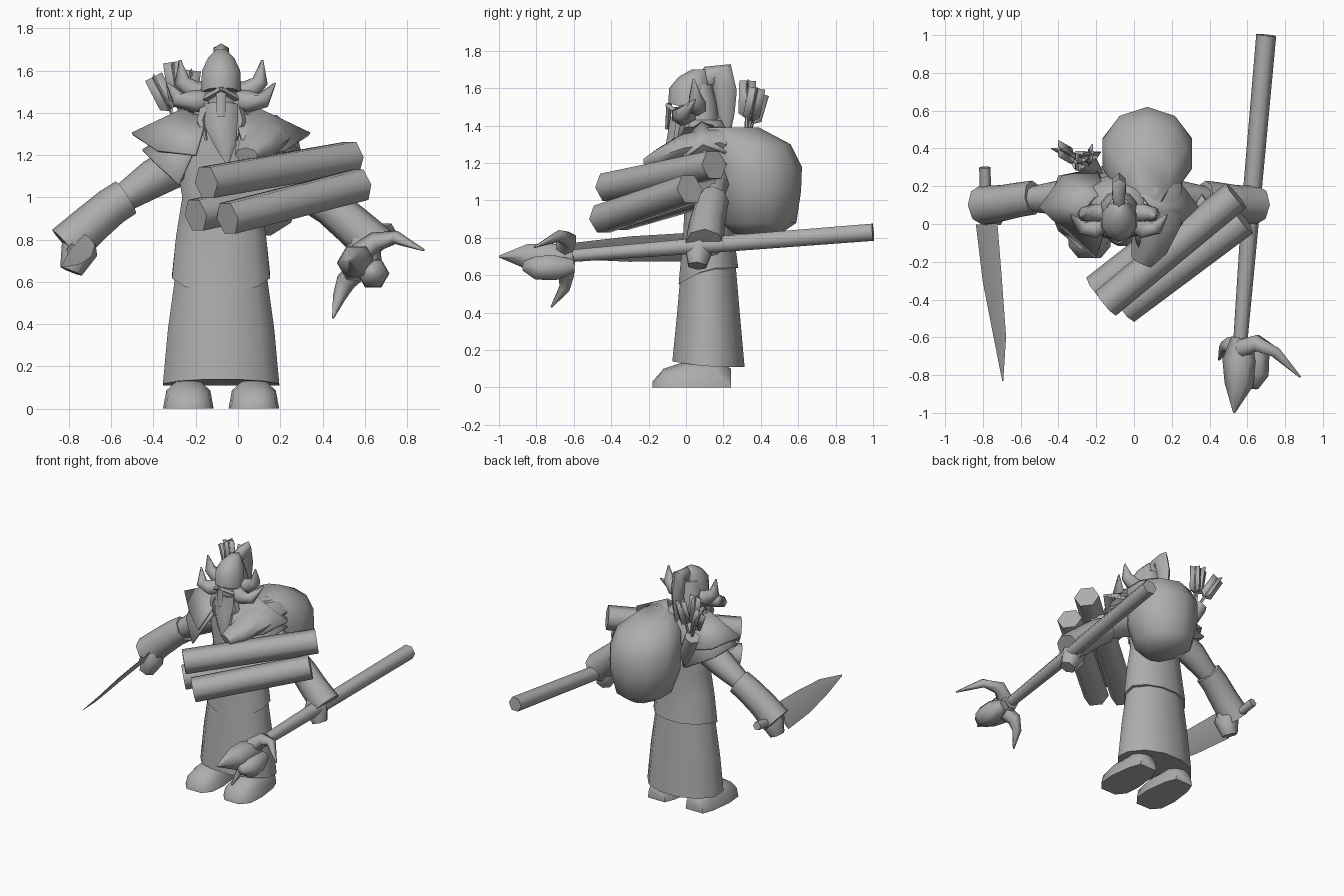
import bpy, math
from math import radians, sin, cos, pi, tau
from mathutils import Vector

default_cube = bpy.data.objects.get("Cube")
if default_cube:
    bpy.data.objects.remove(default_cube, do_unlink=True)

# The figure stands a little off centre
BODY_X = -.08
X_AXIS, Y_AXIS, Z_AXIS = Vector((1, 0, 0)), Vector((0, 1, 0)), Vector((0, 0, 1))

TONE = .42
grey = bpy.data.materials.new("plain grey")
grey.use_nodes = True
grey.diffuse_color = (TONE, TONE, TONE, 1)
grey.node_tree.nodes["Principled BSDF"].inputs["Base Color"].default_value = (TONE, TONE, TONE, 1)


def build(name, verts, faces, thickness=0, angle=65):
    mesh = bpy.data.meshes.new(name)
    mesh.from_pydata([tuple(v) for v in verts], [], faces)
    obj = bpy.data.objects.new(name, mesh)
    bpy.context.collection.objects.link(obj)
    mesh.materials.append(grey)
    bpy.ops.object.select_all(action="DESELECT")
    obj.select_set(True)
    bpy.context.view_layer.objects.active = obj
    bpy.ops.object.mode_set(mode="EDIT")
    bpy.ops.mesh.select_all(action="SELECT")
    bpy.ops.mesh.normals_make_consistent(inside=False)
    bpy.ops.object.mode_set(mode="OBJECT")
    bpy.ops.object.shade_smooth_by_angle(angle=radians(angle))
    if thickness:
        solid = obj.modifiers.new("thickness", "SOLIDIFY")
        solid.thickness = thickness
        solid.offset = 0


def skin(name, rings, **options):
    """Join equal rings of points into a capped body."""
    count, last = len(rings[0]), len(rings) - 1
    faces = []
    for r in range(last):
        for i in range(count):
            here, there = r * count, (r + 1) * count
            after = (i + 1) % count
            faces.append((here + i, here + after, there + after, there + i))
    faces += [tuple(range(count)), tuple(range(last * count, (last + 1) * count))]
    build(name, [point for ring in rings for point in ring], faces, **options)


def stack(name, centre_x, levels, sides=12, droop=0):
    """Level ovals (z, centre y, radius x, radius y); droop lowers the front hem."""
    rings = []
    for z, centre_y, radius_x, radius_y in levels:
        ring = []
        for i in range(sides):
            turn = tau * (i + .5) / sides
            dip = droop * max(0, -sin(turn)) if not rings else 0
            ring.append((centre_x + radius_x * cos(turn), centre_y + radius_y * sin(turn), z - dip))
        rings.append(ring)
    skin(name, rings)


def tube(name, path, radius, tip=1, bulge=0, sides=6, flat=1, up=Y_AXIS, **options):
    """Sweep a polygon along points, narrowing to tip times the radius, swelling midway by bulge."""
    points = [Vector(p) for p in path]
    last = len(points) - 1
    rings = []
    for i, point in enumerate(points):
        along = (points[min(i + 1, last)] - points[max(i - 1, 0)]).normalized()
        side = along.cross(up).normalized()
        other = side.cross(along) * flat
        t = i / last
        size = radius * (1 - (1 - tip) * t * t + bulge * sin(pi * t))
        turns = [tau * k / sides for k in range(sides)]
        rings.append([point + size * (side * cos(a) + other * sin(a)) for a in turns])
    skin(name, rings, **options)


def pair(maker, name, path, **options):
    """Make a part on the right and its twin across the body line."""
    maker("right_" + name, path, **options)
    maker("left_" + name, [(2 * BODY_X - x, y, z) for x, y, z in path], **options)


def boot(name, path):
    """Arched slices from heel to toe, on a flat sole."""
    centre = path[0][0]
    rings = []
    for y, width, height in [(.24, .07, .1), (.16, .1, .15), (0, .12, .14), (-.12, .11, .1), (-.18, .06, .03)]:
        turns = [pi * k / 6 for k in range(7)]
        rings.append([(centre + width * cos(a), y, height * sin(a) ** .7 if 0 < a < pi else 0)
                      for a in turns])
    skin(name, rings)


def mantle(name, path):
    """Cloth fanned from the neck, given first, to the points of its hem."""
    neck, *hem = [Vector(p) for p in path]
    collar = [neck.lerp(point, .35) for point in hem]
    count = len(hem)
    faces = [(i, i + 1, count + i + 1, count + i) for i in range(count - 1)]
    build(name, hem + collar, faces, thickness=.015, angle=30)


# Robe, tunic and boots
stack("robe_skirt", BODY_X, [(.11, .12, .285, .2), (.38, .12, .26, .175), (.66, .12, .22, .15)], droop=-.03)
stack("tunic", BODY_X, [(.64, .12, .24, .165), (.82, .12, .22, .14), (1, .12, .19, .13),
                        (1.22, .12, .23, .14), (1.34, .11, .18, .13), (1.43, .09, .1, .1)], droop=.09)
pair(boot, "boot", [(-.235, 0, 0)])

# Arms: sleeve, flared forearm and fist
pair(tube, "upper_arm", [(-.27, .13, 1.16), (-.4, .14, 1.09), (-.56, .13, .985)], radius=.1, tip=.65, sides=8)
pair(tube, "forearm", [(-.53, .14, 1), (-.6, .13, .955), (-.7, .11, .87), (-.81, .1, .77)],
     radius=.09, tip=1.15, sides=8)
pair(tube, "fist", [(-.735, .08, .83), (-.75, .07, .75), (-.79, .06, .65)], radius=.055, bulge=.6)

# Pointed shoulder mantle in two layers
pair(mantle, "lower_mantle", [(-.1, .1, 1.45), (-.28, -.13, 1.06), (-.4, -.03, 1.17), (-.45, .1, 1.22),
                              (-.4, .25, 1.18), (-.2, .29, 1.07)])
pair(mantle, "upper_mantle", [(-.12, .08, 1.48), (-.2, -.18, 1.2), (-.38, -.02, 1.22), (-.5, .09, 1.3),
                              (-.38, .25, 1.24), (-.2, .29, 1.2)])

# Sack, drawn forward over the left shoulder
stack("sack", .07, [(.82, .38, .09, .12), (.88, .39, .19, .2), (1.05, .38, .25, .235),
                    (1.18, .37, .25, .25), (1.3, .33, .22, .23), (1.39, .24, .12, .15)], sides=10)
tube("sack_neck", [(.09, .36, 1.24), (.11, .17, 1.31), (.12, 0, 1.28), (.08, -.12, 1.23), (.04, -.2, 1.2)],
     radius=.15, tip=.4, sides=8, flat=.6, up=Z_AXIS)

# Head and helmet
stack("face", BODY_X, [(1.3, 0, .06, .06), (1.4, .02, .085, .09), (1.5, .02, .085, .1)], sides=10)
stack("helmet", BODY_X, [(1.49, .02, .1, .115), (1.6, .02, .095, .11), (1.66, .04, .065, .08),
                         (1.7, .07, .025, .04)], sides=10, droop=-.03)
stack("helmet_back", BODY_X, [(1.38, .09, .1, .09), (1.52, .08, .1, .085), (1.62, .07, .07, .07)], sides=10)
tube("nose_guard", [(BODY_X, -.09, 1.52), (BODY_X, -.1, 1.38)], radius=.025, tip=.8, sides=4, flat=.6)
pair(tube, "brow", [(BODY_X, -.1, 1.51), (-.17, -.03, 1.46)], radius=.015, sides=4)
tube("plume", [(BODY_X, .07, 1.6), (BODY_X, .13, 1.67), (BODY_X, .19, 1.685), (BODY_X, .21, 1.58),
               (BODY_X, .215, 1.46), (BODY_X, .22, 1.36)], radius=.035, tip=.5, bulge=1, flat=.65, up=X_AXIS)

# Beard and braids
tube("beard", [(BODY_X, -.04, 1.44), (BODY_X, -.06, 1.34), (-.06, -.09, 1.25), (-.05, -.11, 1.16)],
     radius=.085, tip=.1, flat=.6)
pair(tube, "braid", [(-.15, -.02, 1.45), (-.175, -.04, 1.36), (-.15, -.06, 1.27)], radius=.03, tip=.2, sides=5)

# Two stout horns on each side
pair(tube, "lower_horn", [(-.14, .02, 1.46), (-.21, -.03, 1.455), (-.28, -.02, 1.46), (-.335, .05, 1.54)],
     radius=.05, tip=.1, bulge=.2)
pair(tube, "upper_horn", [(-.15, .06, 1.5), (-.21, .06, 1.5), (-.265, .05, 1.55), (-.275, .04, 1.65)],
     radius=.05, tip=.1, bulge=.2)

# Bundle of three logs
for name, near, far in [("upper_log", (-.15, -.42, 1.07), (.54, .15, 1.19)),
                        ("front_log", (-.05, -.45, .9), (.58, .02, 1.06)),
                        ("rear_log", (-.2, -.35, .915), (.4, .12, 1.05))]:
    tube(name, [near, far], radius=.085, up=Z_AXIS)

# Quiver and fletched arrows
tube("quiver", [(-.29, .34, 1.34), (-.23, .31, 1.22), (-.17, .27, 1.06)], radius=.055, tip=.1, bulge=.2)
nock = Vector((-.26, .32, 1.3))
for number, tip in enumerate([(-.4, .4, 1.57), (-.31, .33, 1.64), (-.22, .38, 1.6)], start=1):
    tip = Vector(tip)
    tube(f"arrow_shaft_{number}", [nock, tip], radius=.01, sides=5)
    start = nock.lerp(tip, .4)
    axis = (tip - nock).normalized()
    for label, across in [("wide", X_AXIS), ("deep", Y_AXIS)]:
        out = axis.cross(across).normalized() * .045
        slant = axis * .03
        build(f"{label}_feather_{number}",
              [start, start + out + slant, tip + out, tip, tip - out, start - out + slant],
              [(0, 1, 2, 3), (0, 3, 4, 5)], thickness=.006)

# Sword with a broad tapering blade
tube("sword_grip", [(-.79, .3, .8), (-.78, 0, .75)], radius=.03, up=Z_AXIS)
tube("sword_blade", [(-.78, 0, .75), (-.75, -.3, .74), (-.71, -.6, .73), (-.695, -.83, .72)],
     radius=.095, tip=.05, sides=4, flat=.15, up=Vector((.8, 0, -.6)), angle=20)

# Staff with a spear point, a knot and two claws
tube("staff_shaft", [(.7, 1, .83), (.62, .1, .76), (.56, -.66, .7)], radius=.053, tip=.7, up=Z_AXIS)
tube("staff_point", [(.57, -.6, .7), (.56, -.72, .69), (.555, -.85, .7), (.53, -1, .7)],
     radius=.055, tip=.1, bulge=.9, up=Z_AXIS)
tube("staff_knot", [(.63, -.6, .65), (.64, -.7, .64), (.64, -.8, .64), (.63, -.87, .65)],
     radius=.04, tip=.7, bulge=1.1, up=Z_AXIS)
tube("staff_upper_claw", [(.57, -.66, .73), (.65, -.63, .79), (.75, -.68, .81), (.88, -.81, .75)],
     radius=.053, tip=.1)
tube("staff_lower_claw", [(.57, -.68, .66), (.51, -.64, .6), (.48, -.65, .53), (.45, -.72, .43)],
     radius=.053, tip=.1)
